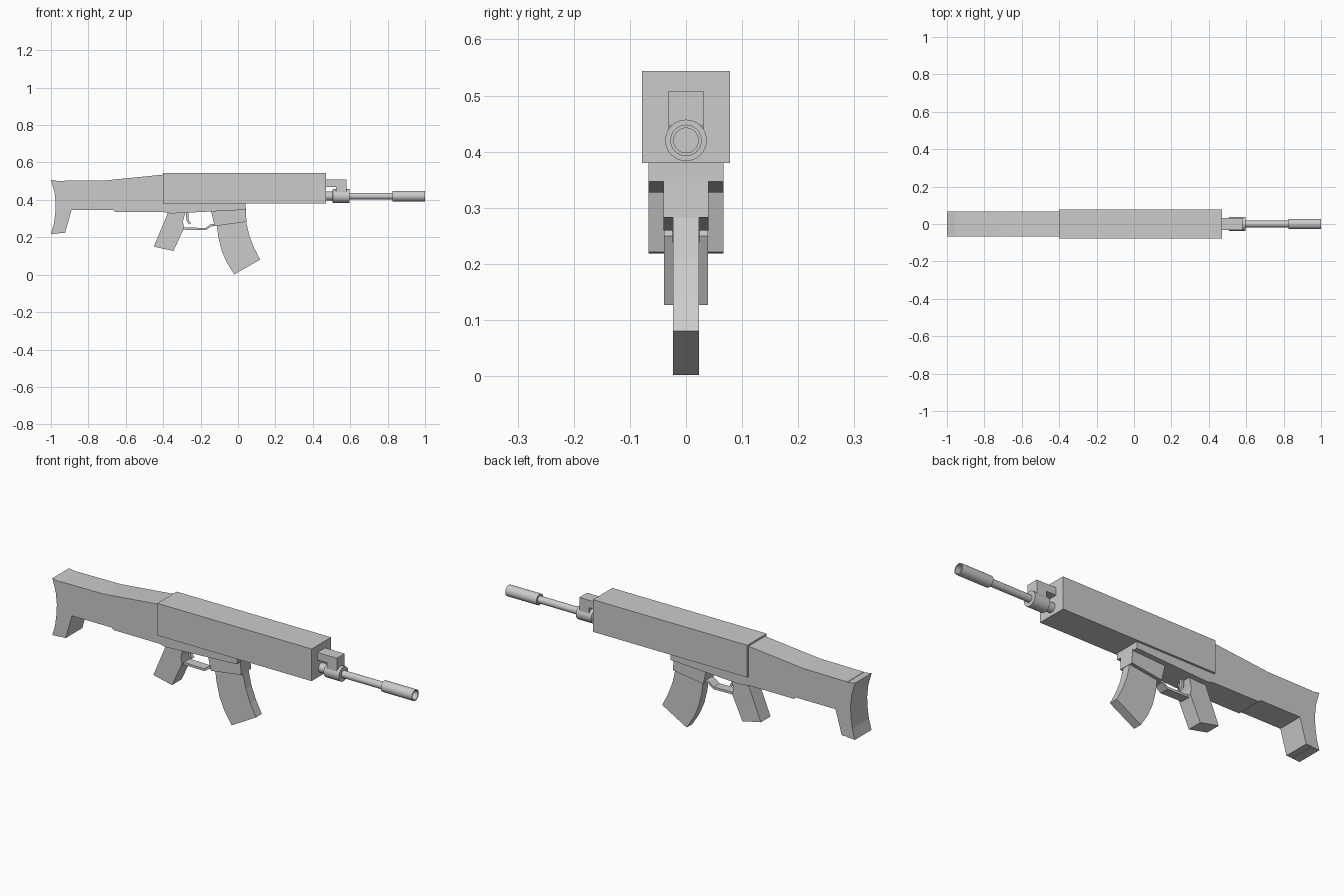
import bpy, bmesh, math
from mathutils import Matrix

if "Cube" in bpy.data.objects:
    bpy.data.objects.remove(bpy.data.objects["Cube"])

AXIS_Z = 0.42


def finish(name, bm):
    bmesh.ops.recalc_face_normals(bm, faces=bm.faces)
    me = bpy.data.meshes.new(name)
    bm.to_mesh(me)
    bm.free()
    ob = bpy.data.objects.new(name, me)
    bpy.context.collection.objects.link(ob)
    return ob


def slab(name, profile, half):
    """Side profile (x, z) extruded across y from -half to +half."""
    bm = bmesh.new()
    face = bm.faces.new([bm.verts.new((x, -half, z)) for x, z in profile])
    res = bmesh.ops.extrude_face_region(bm, geom=[face])
    for v in res["geom"]:
        if isinstance(v, bmesh.types.BMVert):
            v.co.y = half
    return finish(name, bm)


def lathe(name, profile, steps=32):
    """Profile (x, radius) turned around the bore axis."""
    bm = bmesh.new()
    rings = []
    for x, r in profile:
        rings.append([bm.verts.new((x, r * math.cos(2 * math.pi * i / steps),
                                    AXIS_Z + r * math.sin(2 * math.pi * i / steps)))
                      for i in range(steps)])
    for a, b in zip(rings, rings[1:]):
        for i in range(steps):
            j = (i + 1) % steps
            bm.faces.new((a[i], a[j], b[j], b[i]))
    bm.faces.new(rings[0])
    bm.faces.new(rings[-1])
    ob = finish(name, bm)
    bpy.ops.object.select_all(action='DESELECT')
    ob.select_set(True)
    bpy.context.view_layer.objects.active = ob
    bpy.ops.object.shade_smooth_by_angle(angle=math.radians(30))
    return ob


def strip(centre, thick):
    """Outline of a band of even thickness along an open (x, z) path."""
    left, right = [], []
    for i, (x, z) in enumerate(centre):
        x0, z0 = centre[max(i - 1, 0)]
        x1, z1 = centre[min(i + 1, len(centre) - 1)]
        d = math.hypot(x1 - x0, z1 - z0)
        nx, nz = -(z1 - z0) / d * thick / 2, (x1 - x0) / d * thick / 2
        left.append((x + nx, z + nz))
        right.append((x - nx, z - nz))
    return left + right[::-1]


# Main housing
slab("upper_housing", [(-0.40, 0.38), (0.47, 0.38), (0.47, 0.544), (-0.40, 0.544)], 0.078)

# Stock and the lower body running forward under the housing
slab("stock_body", [
    (-0.957, 0.502), (-0.71, 0.504), (-0.40, 0.535), (-0.39, 0.39), (0.04, 0.39),
    (0.04, 0.347), (-0.14, 0.338), (-0.36, 0.327), (-0.40, 0.335), (-0.655, 0.335),
    (-0.665, 0.345), (-0.89, 0.345), (-0.925, 0.222), (-0.965, 0.222)], 0.067)

# Concave butt pad
slab("butt_pad", [
    (-1.0, 0.507), (-0.957, 0.5), (-0.957, 0.22), (-1.0, 0.218), (-0.985, 0.27),
    (-0.977, 0.33), (-0.975, 0.38), (-0.981, 0.44)], 0.067)

# Pistol grip
slab("pistol_grip", [
    (-0.375, 0.33), (-0.45, 0.15), (-0.345, 0.127), (-0.288, 0.25),
    (-0.295, 0.285), (-0.28, 0.335)], 0.039)

# Magazine well and curved magazine
slab("magazine_well", [
    (-0.145, 0.345), (0.042, 0.355), (0.045, 0.283), (-0.125, 0.259)], 0.04)
slab("magazine", [
    (-0.115, 0.28), (-0.105, 0.20), (-0.088, 0.13), (-0.06, 0.065), (-0.02, 0.002),
    (0.118, 0.08), (0.085, 0.145), (0.06, 0.21), (0.042, 0.29)], 0.023)

# Trigger and its guard
slab("trigger_guard", strip([(-0.315, 0.247), (-0.172, 0.244), (-0.145, 0.264),
                             (-0.11, 0.268)], 0.012), 0.024)
slab("trigger", strip([(-0.27, 0.335), (-0.272, 0.305), (-0.268, 0.288),
                       (-0.256, 0.272)], 0.012), 0.008)

# Gas block with its support post
slab("gas_block", [
    (0.46, 0.508), (0.58, 0.508), (0.58, 0.448), (0.572, 0.43), (0.525, 0.43),
    (0.525, 0.47), (0.46, 0.47)], 0.031)

# Barrel, collar and hollow muzzle
lathe("barrel_root", [(0.45, 0.024), (0.52, 0.024)])
lathe("barrel_collar", [(0.505, 0.03), (0.509, 0.037), (0.595, 0.037)])
lathe("barrel", [(0.50, 0.018), (0.84, 0.018)])
lathe("muzzle", [(0.825, 0.028), (1.0, 0.028), (1.0, 0.022), (0.86, 0.022)])
